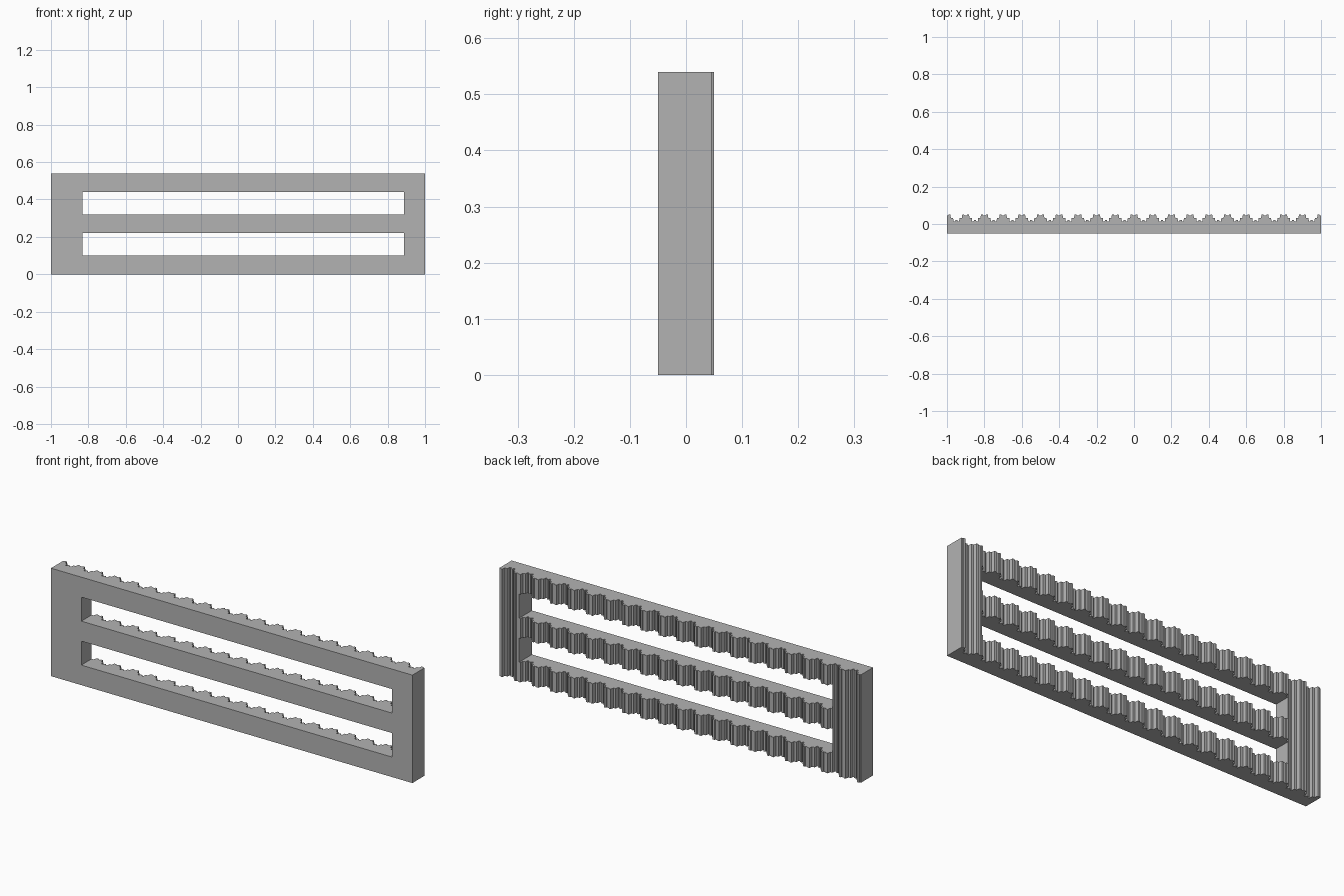
import bpy
import bmesh

cube = bpy.data.objects.get("Cube")
if cube:
    bpy.data.objects.remove(cube, do_unlink=True)

HEIGHT, FRONT, PITCH, TEETH = 0.54, -0.05, 0.1, 20

grey = bpy.data.materials.new("mid_grey")
grey.use_nodes = True
grey.diffuse_color = (0.45, 0.45, 0.45, 1)
grey.node_tree.nodes["Principled BSDF"].inputs["Base Color"].default_value = (0.45, 0.45, 0.45, 1)


def extrude_outline(name, outline, z0, z1):
    """Solid prism from a plan outline."""
    bm = bmesh.new()
    face = bm.faces.new([bm.verts.new((x, y, z0)) for x, y in outline])
    grown = bmesh.ops.extrude_face_region(bm, geom=[face])["geom"]
    verts = [g for g in grown if isinstance(g, bmesh.types.BMVert)]
    bmesh.ops.translate(bm, verts=verts, vec=(0, 0, z1 - z0))
    bmesh.ops.recalc_face_normals(bm, faces=bm.faces)
    mesh = bpy.data.meshes.new(name)
    bm.to_mesh(mesh)
    bm.free()
    mesh.materials.append(grey)
    obj = bpy.data.objects.new(name, mesh)
    bpy.context.collection.objects.link(obj)
    return obj


# Half of one stepped tooth: distance from its centre, depth
half = [(0, 0.045), (0.006, 0.045), (0.008, 0.05), (0.018, 0.05), (0.021, 0.032),
        (0.033, 0.032), (0.035, 0.014), (0.043, 0.014), (0.045, 0.022), (0.05, 0.022)]
tooth = [(-d, y) for d, y in reversed(half[1:-1])] + half

# Ridged back: repeat the tooth, keep what lies within the length
ridges = [(-1 + i * PITCH + d, y) for i in range(TEETH + 1) for d, y in tooth]
ridges = [(x, y) for x, y in ridges if abs(x) < 1.0001]
outline = [(1, FRONT), (-1, FRONT)] + ridges
frame = extrude_outline("ridged_slotted_frame", outline, 0, HEIGHT)

# Two long slots leave three rails between a wide and a narrow end post
left, right = -0.832, 0.888
slot = [(left, -0.2), (right, -0.2), (right, 0.2), (left, 0.2)]
bpy.context.view_layer.objects.active = frame
for z0, z1 in ((0.1, 0.22), (0.32, 0.44)):
    cutter = extrude_outline("slot_cutter", slot, z0, z1)
    cutter.hide_render = True
    cut = frame.modifiers.new("slot", 'BOOLEAN')
    cut.operation = 'DIFFERENCE'
    cut.solver = 'EXACT'
    cut.object = cutter
    bpy.ops.object.modifier_apply(modifier=cut.name)
    bpy.data.objects.remove(cutter, do_unlink=True)
